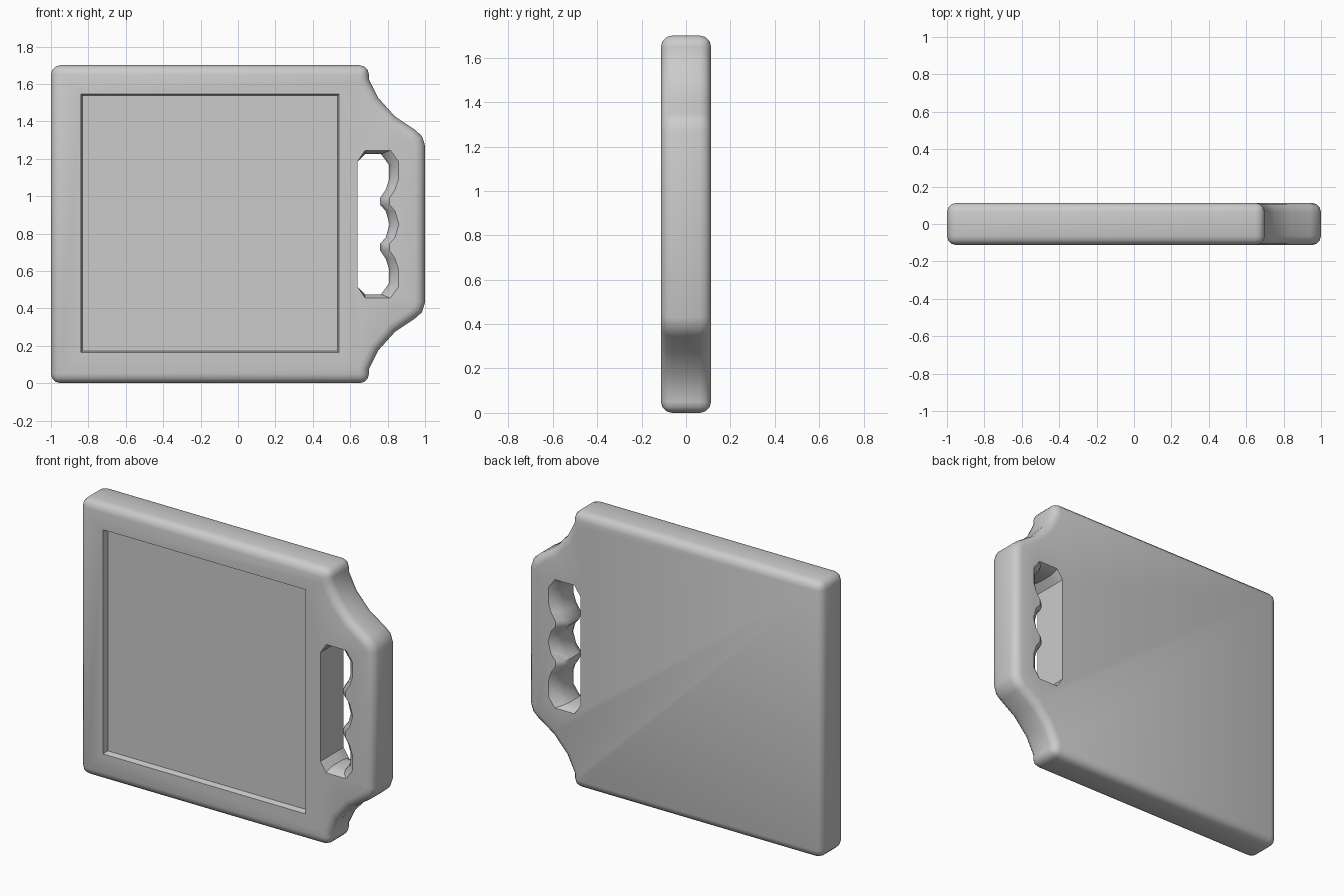
import bpy, bmesh

if "Cube" in bpy.data.objects:
    bpy.data.objects.remove(bpy.data.objects["Cube"])

MID = 0.85   # height of the mirror line
HALF = 0.113 # half thickness


def mirrored(lower):
    """Complete a lower half profile by mirroring it about MID."""
    upper = [(x, 2 * MID - z) for x, z in reversed(lower) if abs(z - MID) > 1e-5]
    return lower + upper


def loft(name, rings):
    """Closed solid through rings of (y, [(x, z), ...])."""
    bm = bmesh.new()
    loops = [[bm.verts.new((x, y, z)) for x, z in pts] for y, pts in rings]
    for a, b in zip(loops, loops[1:]):
        for i in range(len(a)):
            j = (i + 1) % len(a)
            bm.faces.new((a[i], a[j], b[j], b[i]))
    bm.faces.new(loops[0])
    bm.faces.new(loops[-1])
    bmesh.ops.recalc_face_normals(bm, faces=bm.faces)
    mesh = bpy.data.meshes.new(name)
    bm.to_mesh(mesh)
    bm.free()
    ob = bpy.data.objects.new(name, mesh)
    bpy.context.collection.objects.link(ob)
    return ob


def rect(x0, x1, z0, z1):
    return [(x0, z0), (x1, z0), (x1, z1), (x0, z1)]


# Slab with scooped corners beside the handle
outline = mirrored([(-1, 0), (0.7, 0), (0.7, 0.075), (0.75, 0.175), (0.84, 0.275),
                    (0.945, 0.345), (0.983, 0.378), (1, 0.43)])
body = loft("tablet_body", [(-HALF, outline), (HALF, outline)])
bpy.context.view_layer.objects.active = body
body.select_set(True)
bev = body.modifiers.new("rounding", 'BEVEL')
bev.width = 0.05
bev.segments = 3
bev.limit_method = 'ANGLE'
bev.angle_limit = 0.7
bev.use_clamp_overlap = False
bpy.ops.object.modifier_apply(modifier=bev.name)

# Sunken screen on the front
screen = loft("screen_cutter", [(-0.2, rect(-0.84, 0.54, 0.165, 1.545)),
                                (-HALF, rect(-0.84, 0.54, 0.165, 1.545)),
                                (-HALF + 0.035, rect(-0.832, 0.532, 0.173, 1.537))])

# Grip hole with three finger scallops, flared towards both faces
grip = mirrored([(0.64, 0.515), (0.68, 0.475), (0.765, 0.475), (0.808, 0.535), (0.808, 0.61),
                 (0.79, 0.665), (0.76, 0.71), (0.76, 0.745), (0.79, 0.78), (0.81, MID)])


def flared(f):
    pts = []
    for x, z in grip:
        if x > 0.7:
            x += f
        if x > 0.66 and abs(z - MID) > 0.3:
            z += 0.4 * f * (1 if z > MID else -1)
        pts.append((x, z))
    return pts


grip_hole = loft("grip_cutter", [(y, flared(f)) for y, f in (
    (-0.15, 0.06), (-HALF, 0.05), (-0.085, 0.018), (-0.045, 0),
    (0.045, 0), (0.085, 0.018), (HALF, 0.05), (0.15, 0.06))])

for cutter in (screen, grip_hole):
    cutter.hide_render = True
    mod = body.modifiers.new("cut", 'BOOLEAN')
    mod.operation = 'DIFFERENCE'
    mod.solver = 'EXACT'
    mod.object = cutter
    bpy.ops.object.modifier_apply(modifier=mod.name)
    bpy.data.objects.remove(cutter)

bpy.ops.object.shade_smooth_by_angle(angle=0.65)
